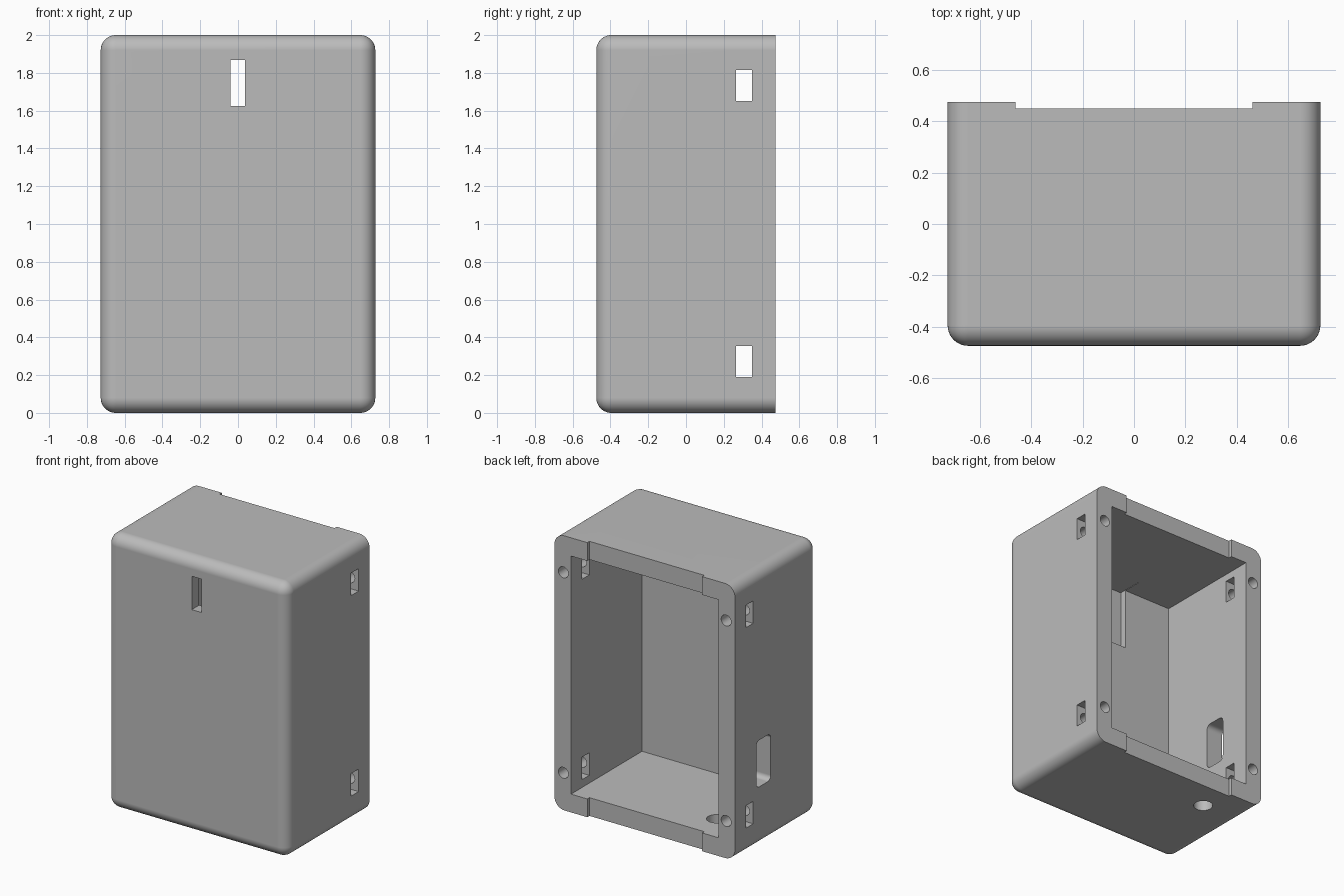
import bpy, bmesh, math
from mathutils import Matrix, Vector

if "Cube" in bpy.data.objects:
    bpy.data.objects.remove(bpy.data.objects["Cube"], do_unlink=True)

W, D, H = 0.727, 0.475, 2.0      # half width, half depth, height
WALL = 0.133

grey = bpy.data.materials.new("plain grey")
grey.use_nodes = True
grey.diffuse_color = (0.5, 0.5, 0.5, 1)
grey.node_tree.nodes["Principled BSDF"].inputs["Base Color"].default_value = (0.5, 0.5, 0.5, 1)


def finish(bm, name):
    mesh = bpy.data.meshes.new(name)
    bm.to_mesh(mesh)
    bm.free()
    mesh.materials.append(grey)
    obj = bpy.data.objects.new(name, mesh)
    bpy.context.collection.objects.link(obj)
    return obj


def box(name, lo, hi, radius=0, rounded=lambda edge: False):
    """Box between two corners, with the chosen edges rounded."""
    lo, hi = Vector(lo), Vector(hi)
    bm = bmesh.new()
    bmesh.ops.create_cube(bm, size=1, matrix=Matrix.Translation((lo + hi) / 2)
                          @ Matrix.Diagonal((*(hi - lo), 1)))
    if radius:
        bmesh.ops.bevel(bm, geom=[e for e in bm.edges if rounded(e)], offset=radius,
                        segments=10, profile=0.5, affect='EDGES')
    return finish(bm, name)


def rod(name, centre, radius, length, axis):
    """Cylinder along the given axis."""
    bm = bmesh.new()
    turn = Vector((0, 0, 1)).rotation_difference(Vector(axis)).to_matrix().to_4x4()
    bmesh.ops.create_cone(bm, cap_ends=True, segments=32, radius1=radius, radius2=radius,
                          depth=length, matrix=Matrix.Translation(centre) @ turn)
    return finish(bm, name)


# Shell: every edge rounded except around the open back
shell = box("enclosure_shell", (-W, -D, 0), (W, D, H), 0.08,
            lambda e: min(v.co.y for v in e.verts) < 0)

# Main cavity, shallow step in the back rim, recess and slot in the front wall
cutters = [
    box("cavity", (WALL - W, WALL - D, WALL), (W - WALL, D + 0.2, H - WALL)),
    box("rim_step", (-0.463, 0.45, -0.1), (0.463, D + 0.1, H + 0.1)),
    box("front_recess", (-0.21, -0.39, 1.42), (0.21, -0.2, 1.87)),
    box("front_slot", (-0.04, -0.6, 1.625), (0.037, -0.3, 1.868)),
]

# Rounded side port and round floor hole
cutters.append(box("side_port", (-0.9, 0.063, 0.433), (-0.5, 0.229, 0.773), 0.035,
                   lambda e: abs(e.verts[0].co.x - e.verts[1].co.x) > 0.1))
cutters.append(rod("floor_hole", (-0.412, 0.239, 0.05), 0.065, 0.4, (0, 0, 1)))

# Nut pockets through the side walls, crossed by blind screw holes from the rim
for side in (-1, 1):
    for z in (0.272, 1.732):
        x0, x1 = sorted((side * 0.5, side * 0.9))
        cutters.append(box("nut_pocket", (x0, 0.265, z - 0.082), (x1, 0.35, z + 0.082)))
        cutters.append(rod("screw_hole", (side * 0.656, 0.35, z), 0.04, 0.5, (0, 1, 0)))

bpy.ops.object.select_all(action='DESELECT')
bpy.context.view_layer.objects.active = shell
shell.select_set(True)
for cutter in cutters:
    cutter.hide_render = True
    mod = shell.modifiers.new("cut", 'BOOLEAN')
    mod.operation = 'DIFFERENCE'
    mod.solver = 'EXACT'
    mod.object = cutter
    bpy.ops.object.modifier_apply(modifier=mod.name)
    bpy.data.objects.remove(cutter, do_unlink=True)

bpy.ops.object.shade_smooth_by_angle(angle=math.radians(30))
normals = shell.modifiers.new("even_normals", 'WEIGHTED_NORMAL')
normals.keep_sharp = True
